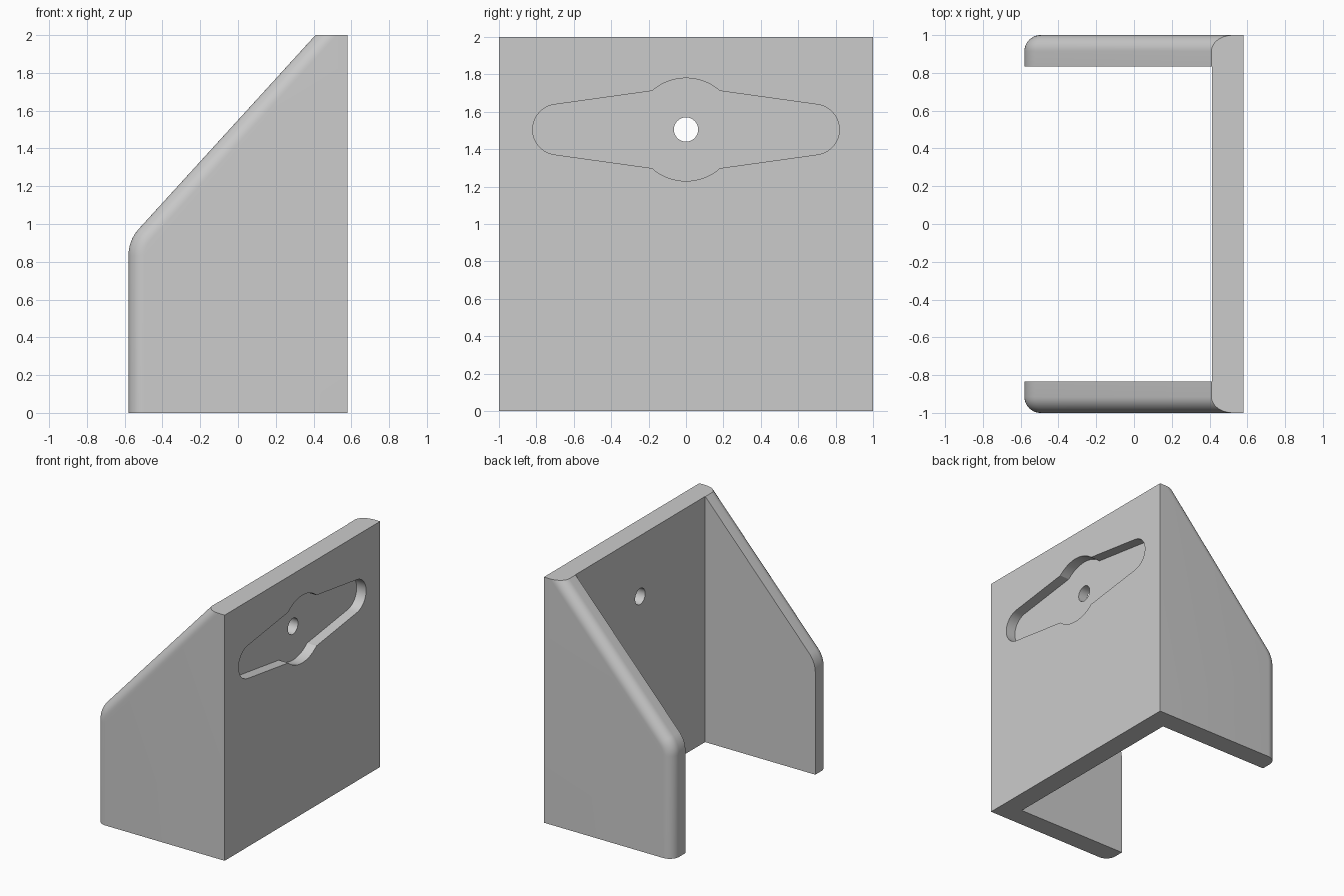
import bpy, bmesh
from math import cos, sin, tan, atan2, pi
from mathutils import Vector

default = bpy.data.objects.get("Cube")
if default:
    bpy.data.objects.remove(default, do_unlink=True)

FRONT, INNER, BACK = -0.58, 0.413, 0.58
HALF, WALL, TOP = 1.0, 0.165, 2.0
FILLET, RECESS, HOLE_Z = 0.085, 0.085, 1.505

grey = bpy.data.materials.new("light grey")
grey.use_nodes = True
colour = (0.6, 0.6, 0.6, 1)
grey.diffuse_color = colour
grey.node_tree.nodes["Principled BSDF"].inputs["Base Color"].default_value = colour


def arc(cx, cy, r, a0, a1, n):
    return [(cx + r * cos(a0 + (a1 - a0) * i / n),
             cy + r * sin(a0 + (a1 - a0) * i / n)) for i in range(n + 1)]


def prism(name, points, shift, edge_rule=None):
    """Extrude a closed outline by a vector, optionally rounding chosen edges."""
    bm = bmesh.new()
    base = bm.faces.new([bm.verts.new(p) for p in points])
    new = bmesh.ops.extrude_face_region(bm, geom=[base], use_keep_orig=True)["geom"]
    bmesh.ops.translate(bm, vec=shift, verts=[g for g in new if isinstance(g, bmesh.types.BMVert)])
    bmesh.ops.recalc_face_normals(bm, faces=bm.faces[:])
    if edge_rule:
        edges = [e for e in bm.edges if edge_rule(e)]
        bmesh.ops.bevel(bm, geom=edges, offset=FILLET, offset_type='OFFSET',
                        segments=10, profile=0.5, affect='EDGES')
    mesh = bpy.data.meshes.new(name)
    bm.to_mesh(mesh)
    bm.free()
    mesh.materials.append(grey)
    obj = bpy.data.objects.new(name, mesh)
    bpy.context.collection.objects.link(obj)
    return obj


# Side outline: upright front edge, rounded shoulder, slope up to the back plate
shoulder_z = 0.914
slope = atan2(TOP - shoulder_z, 0.41 - FRONT)
turn = pi / 2 - slope
radius = 0.21
tangent = radius * tan(turn / 2)
shoulder = arc(FRONT + radius, shoulder_z - tangent, radius, pi, pi - turn, 8)
outline = [(FRONT, 0)] + shoulder + [(0.41, TOP), (BACK, TOP), (BACK, 0)]


def front_rim(edge):
    a, b = (v.co for v in edge.verts)
    if abs(a.y - b.y) > 0.01:
        return False
    on_back = max(a.x, b.x) > BACK - 0.01
    on_base = max(a.z, b.z) < 0.01
    return not (on_back or on_base)


bracket = prism("bracket", [(x, -HALF, z) for x, z in outline],
                Vector((0, 2 * HALF, 0)), front_rim)

# Open space between the two side walls
inside = HALF - WALL
opening = prism("opening_cutter",
                [(-1, -inside, -1), (INNER, -inside, -1), (INNER, inside, -1), (-1, inside, -1)],
                Vector((0, 0, 4)))

# Hanging recess: round middle with two tapered, round-ended arms
mid_r, end_r, end_y = 0.275, 0.135, 0.685
mid_a, end_a = 0.85, 1.44
right = arc(end_y, 0, end_r, -end_a, end_a, 20)
crown = arc(0, 0, mid_r, mid_a, pi - mid_a, 16)
half = right + crown
recess_outline = half + [(-y, -z) for y, z in half]
recess = prism("recess_cutter",
               [(BACK - RECESS, y, z + HOLE_Z) for y, z in recess_outline],
               Vector((0.3, 0, 0)))

# Screw hole through the back plate
hole = prism("hole_cutter",
             [(0.2, y, z) for y, z in arc(0, HOLE_Z, 0.065, 0, 2 * pi, 32)[:-1]],
             Vector((0.6, 0, 0)))

# Cut the shapes away and discard the cutters
bpy.context.view_layer.objects.active = bracket
for cutter in (opening, recess, hole):
    cutter.hide_render = True
    mod = bracket.modifiers.new(cutter.name, 'BOOLEAN')
    mod.operation = 'DIFFERENCE'
    mod.solver = 'EXACT'
    mod.object = cutter
    bpy.ops.object.modifier_apply(modifier=mod.name)
    bpy.data.objects.remove(cutter, do_unlink=True)

bpy.ops.object.select_all(action='DESELECT')
bracket.select_set(True)
bpy.ops.object.shade_smooth_by_angle(angle=0.5)
